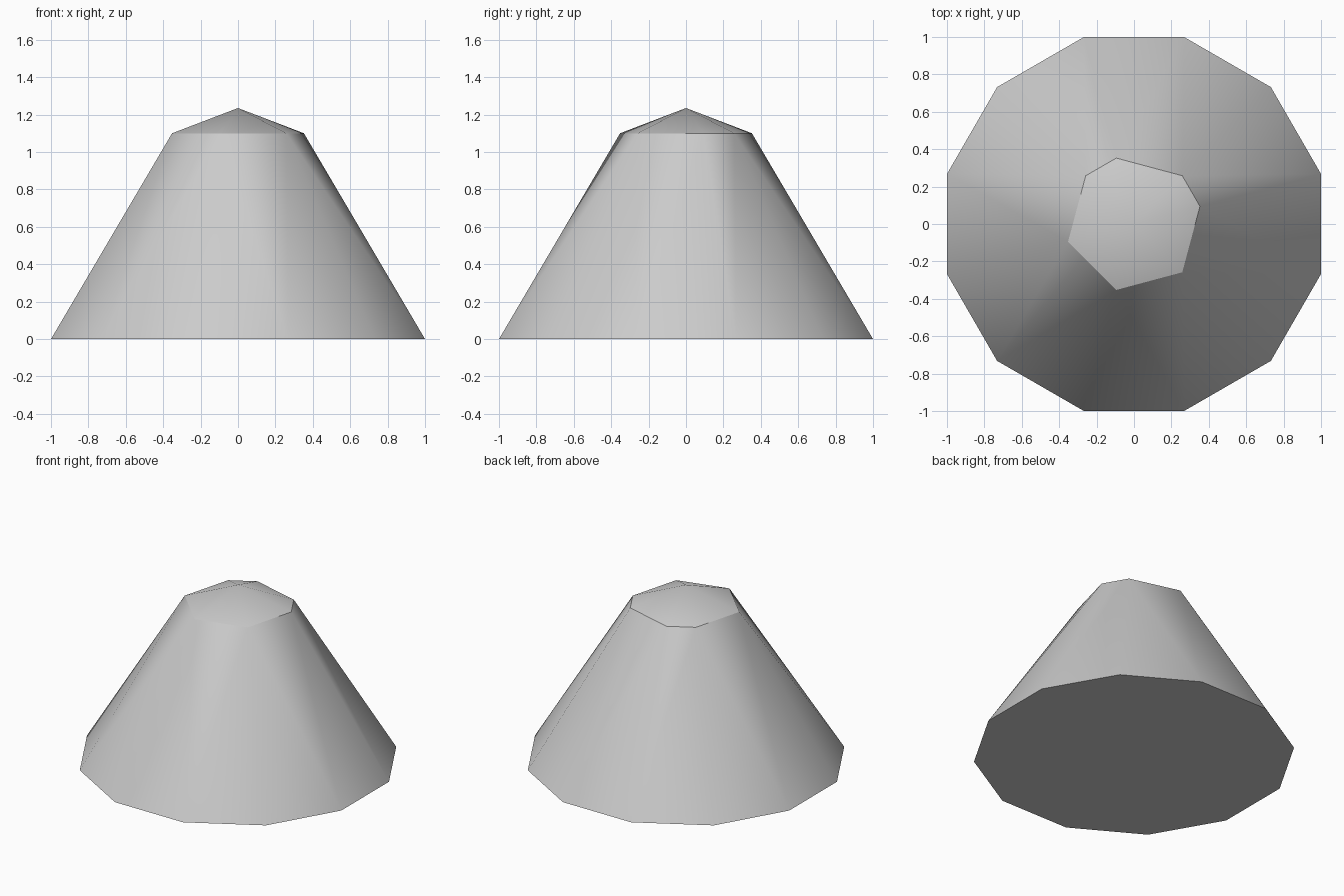
import bpy
import bmesh
import math

cube = bpy.data.objects.get("Cube")
if cube:
    bpy.data.objects.remove(cube, do_unlink=True)

SIDES = 12
BASE_RADIUS, RIM_RADIUS = 1.035, 0.365
RIM_HEIGHT, PEAK_HEIGHT = 1.1, 1.235
MISSING_RIM = {2, 5, 7, 9, 11}  # rim corners left out, giving the uneven crown

# Plain grey material
grey = bpy.data.materials.new("stone_grey")
grey.use_nodes = True
colour = (0.6, 0.6, 0.6, 1)
grey.diffuse_color = colour
bsdf = next(n for n in grey.node_tree.nodes if n.type == "BSDF_PRINCIPLED")
bsdf.inputs["Base Color"].default_value = colour

bm = bmesh.new()


def corner(i, radius, z):
    a = math.radians(15 + i * 360 / SIDES)
    return bm.verts.new((radius * math.cos(a), radius * math.sin(a), z))


base = [corner(i, BASE_RADIUS, 0) for i in range(SIDES)]
rim = [None if i in MISSING_RIM else corner(i, RIM_RADIUS, RIM_HEIGHT)
       for i in range(SIDES)]
peak = bm.verts.new((0, 0, PEAK_HEIGHT))

# Flat underside
bm.faces.new(base[::-1])

# Sloping sides, with an extra triangle wherever a rim corner is missing
for i in range(SIDES):
    j = (i + 1) % SIDES
    bm.faces.new([v for v in (base[i], base[j], rim[j], rim[i]) if v])
    if rim[i] is None:
        bm.faces.new((base[i], rim[j], rim[i - 1]))

# Shallow pointed cap
crown = [v for v in rim if v]
for i, v in enumerate(crown):
    bm.faces.new((crown[i - 1], v, peak))

bmesh.ops.recalc_face_normals(bm, faces=bm.faces)
mesh = bpy.data.meshes.new("mound")
bm.to_mesh(mesh)
bm.free()
mesh.materials.append(grey)

mound = bpy.data.objects.new("mound", mesh)
bpy.context.collection.objects.link(mound)
bpy.ops.object.select_all(action="DESELECT")
bpy.context.view_layer.objects.active = mound
mound.select_set(True)
bpy.ops.object.shade_smooth_by_angle(angle=math.radians(30))
